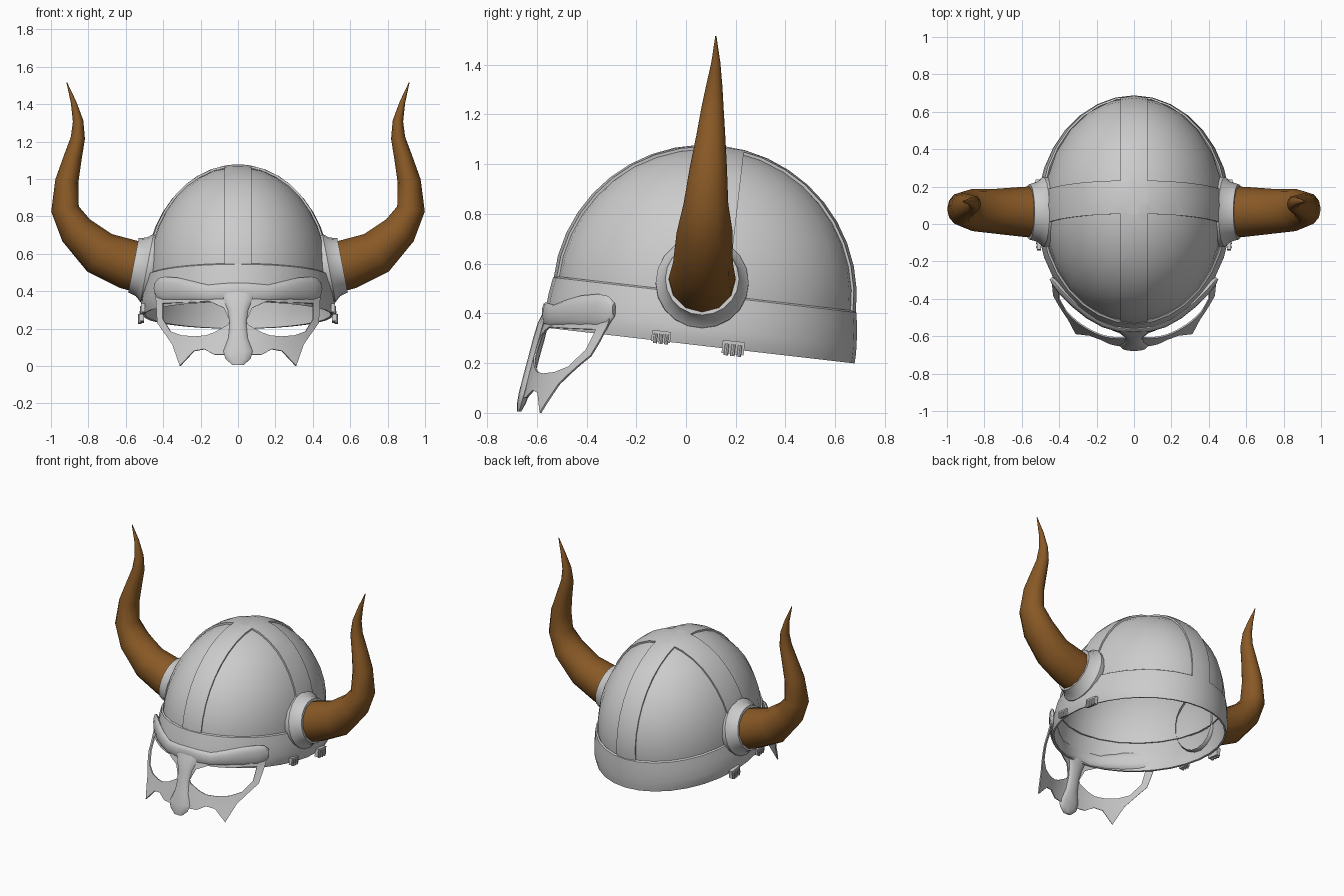
import bpy, bmesh, math
from mathutils import Matrix, Vector

cube = bpy.data.objects.get("Cube")
if cube:
    bpy.data.objects.remove(cube, do_unlink=True)


def material(name, rgb):
    m = bpy.data.materials.new(name)
    m.use_nodes = True
    m.diffuse_color = (*rgb, 1)
    bsdf = next(n for n in m.node_tree.nodes if n.type == 'BSDF_PRINCIPLED')
    bsdf.inputs["Base Color"].default_value = (*rgb, 1)
    bsdf.inputs["Roughness"].default_value = 0.6
    return m


METAL = material("grey_metal", (0.6, 0.6, 0.6))
HORN = material("brown_horn", (0.25, 0.1, 0.019))

# The helmet shell is tipped slightly backwards
TILT = Matrix.Translation((0, 0.075, 0.47)) @ Matrix.Rotation(math.radians(-6.6), 4, 'X')


def finish(bm, name, mat, matrix=None, thick=0, offset=-1, mirror=False, angle=40):
    """Turn a bmesh into a smooth shaded object, with optional thickness."""
    if matrix:
        bm.transform(matrix)
    bmesh.ops.recalc_face_normals(bm, faces=bm.faces)
    me = bpy.data.meshes.new(name)
    bm.to_mesh(me)
    bm.free()
    ob = bpy.data.objects.new(name, me)
    bpy.context.collection.objects.link(ob)
    me.materials.append(mat)
    bpy.ops.object.select_all(action='DESELECT')
    ob.select_set(True)
    bpy.context.view_layer.objects.active = ob
    if mirror:
        ob.modifiers.new("Mirror", 'MIRROR').merge_threshold = 0.002
        bpy.ops.object.modifier_apply(modifier="Mirror")
    if thick:
        mod = ob.modifiers.new("Solidify", 'SOLIDIFY')
        mod.thickness, mod.offset = thick, offset
        bpy.ops.object.modifier_apply(modifier="Solidify")
    bpy.ops.object.shade_smooth_by_angle(angle=math.radians(angle))
    return ob


def loft(rings, caps=True):
    """Skin a list of closed rings of points."""
    bm = bmesh.new()
    rows = [[bm.verts.new(p) for p in ring] for ring in rings]
    n = len(rows[0])
    for a, b in zip(rows, rows[1:]):
        for i in range(n):
            j = (i + 1) % n
            bm.faces.new((a[i], a[j], b[j], b[i]))
    if caps:
        bm.faces.new(rows[0])
        bm.faces.new(rows[-1])
    return bm


def ellipse(centre, u, v, n):
    c, u, v = Vector(centre), Vector(u), Vector(v)
    return [c + u * math.cos(math.tau * i / n) + v * math.sin(math.tau * i / n) for i in range(n)]


def cut(bm, co, normal, clear=False):
    bmesh.ops.bisect_plane(bm, geom=bm.verts[:] + bm.edges[:] + bm.faces[:],
                           plane_co=co, plane_no=normal, clear_inner=clear)


def half_dome(rx, ry, rz):
    bm = bmesh.new()
    bmesh.ops.create_uvsphere(bm, u_segments=24, v_segments=20, radius=1)
    bm.transform(Matrix.Diagonal((rx, ry, rz, 1)))
    cut(bm, (0, 0, -0.01), (0, 0, 1), True)
    return bm


# Dome
finish(half_dome(0.486, 0.602, 0.595), "dome", METAL, TILT, thick=0.008)

# Crossed straps, cut from a slightly larger dome
STRAP_X, STRAP_Y = 0.073, 0.09
bm = half_dome(0.496, 0.612, 0.608)
for s in (1, -1):
    cut(bm, (s * STRAP_X, 0, 0), (1, 0, 0))
    cut(bm, (0, s * STRAP_Y, 0), (0, 1, 0))
outside = [f for f in bm.faces if abs(f.calc_center_median().x) > STRAP_X
           and abs(f.calc_center_median().y) > STRAP_Y]
bmesh.ops.delete(bm, geom=outside, context='FACES')
finish(bm, "crossed_straps", METAL, TILT, thick=0.012)

# Rim band: height, half width, half length
band = [(0.01, 0.488, 0.604), (0.004, 0.498, 0.614), (-0.06, 0.512, 0.624),
        (-0.13, 0.52, 0.63), (-0.17, 0.517, 0.631), (-0.2, 0.508, 0.63)]
bm = loft([ellipse((0, 0, w), (rx, 0, 0), (0, ry, 0), 32) for w, rx, ry in band], caps=False)
finish(bm, "rim_band", METAL, TILT, thick=0.012)

# Horn path: x, y, z, radius
horn = [(0.53, 0.065, 0.53, 0.135), (0.59, 0.065, 0.545, 0.134), (0.74, 0.068, 0.605, 0.12),
        (0.865, 0.075, 0.725, 0.094), (0.925, 0.08, 0.84, 0.075), (0.915, 0.09, 0.99, 0.062),
        (0.882, 0.1, 1.12, 0.048), (0.856, 0.106, 1.22, 0.038), (0.855, 0.113, 1.31, 0.028),
        (0.879, 0.12, 1.41, 0.015), (0.915, 0.12, 1.515, 0.002)]
# Socket profile: radius, distance along the axis
socket = [(0.175, -0.125), (0.187, -0.11), (0.187, -0.08), (0.16, -0.05),
          (0.148, -0.006), (0.125, -0.006)]

for side, label in ((1, "left"), (-1, "right")):
    flip = Matrix.Diagonal((side, 1, 1, 1))
    rings = []
    for i, (x, y, z, r) in enumerate(horn):
        a, b = horn[max(i - 1, 0)], horn[min(i + 1, len(horn) - 1)]
        across = Vector((b[2] - a[2], 0, a[0] - b[0])).normalized()
        rings.append(ellipse((x, y, z), across * r, (0, r * (1.0 if i < 3 else 1.2), 0), 12))
    finish(loft(rings), label + "_horn", HORN, flip)

    base, axis = Vector((0.565, 0.065, 0.54)), Vector((0.98, 0, 0.19))
    up = Vector((-axis.z, 0, axis.x))
    rings = [ellipse(base + axis * t, up * r, (0, r, 0), 20) for r, t in socket]
    finish(loft(rings, caps=False), label + "_horn_socket", METAL, flip)

    # Small clips hanging on the lower rim
    for place, x, y, w, size in (("front", 0.507, -0.155, -0.182, 0.9),
                                 ("rear", 0.514, 0.138, -0.193, 1.05)):
        bm = bmesh.new()
        bmesh.ops.create_cube(bm, size=1, matrix=Matrix.Diagonal((0.024, 0.085, 0.05, 1)))
        for k in (-1, 0, 1):
            bmesh.ops.create_cone(bm, cap_ends=True, segments=8, radius1=0.009, radius2=0.009,
                                  depth=0.045, matrix=Matrix.Translation((0.01, k * 0.025, -0.01)))
        bm.transform(Matrix.Translation((x, y, w)) @ Matrix.Scale(size, 4))
        finish(bm, f"{label}_{place}_clip", METAL, flip @ TILT)


# Face mask: curved plate wrapped around the face
def curve(z):
    return min(0.9 + 1.45 * z, 1.38)


def mask_y(x, z):
    return -0.672 + 0.27 * z + curve(z) * x * x


eye = [(.045, .24), (.075, .31), (.15, .345), (.27, .34), (.4, .335), (.4, .25),
       (.36, .185), (.3, .163), (.23, .158), (.17, .163), (.125, .18), (.055, .22)]
edge = [(0, .24), (0, .42), (.15, .42), (.28, .44), (.44, .41), (.43, .23),
        (.35, .115), (.31, 0), (.235, .08), (.18, .09), (.125, .06), (0, .06)]
bm = loft([[(x, 0, z) for x, z in loop] for loop in (eye, edge)], caps=False)
bmesh.ops.subdivide_edges(bm, edges=bm.edges[:], cuts=2, use_grid_fill=True)
for v in bm.verts:
    v.co.y = mask_y(v.co.x, v.co.z)
finish(bm, "face_mask", METAL, thick=0.008, offset=0, mirror=True)

# Brow ridge: x, height, half height, half depth
brow = [(0, 0.4, 0.045, 0.016), (0.08, 0.392, 0.05, 0.02), (0.16, 0.388, 0.046, 0.022),
        (0.24, 0.398, 0.055, 0.024), (0.32, 0.406, 0.066, 0.024), (0.39, 0.408, 0.07, 0.022),
        (0.425, 0.41, 0.06, 0.018), (0.443, 0.415, 0.03, 0.01)]
rings = []
for x, z, h, d in [(-x, *rest) for x, *rest in brow[:0:-1]] + brow:
    out = Vector((2 * curve(z) * x, -1, 0)).normalized()
    rings.append(ellipse((x, mask_y(x, z), z), out * d, (0, 0, h), 12))
finish(loft(rings), "brow_ridge", METAL, angle=60)

# Nose guard: height, half width, half depth
nose = [(0.43, 0.085, 0.006), (0.36, 0.078, 0.022), (0.3, 0.055, 0.024), (0.23, 0.045, 0.023),
        (0.15, 0.052, 0.023), (0.08, 0.078, 0.022), (0.04, 0.068, 0.018), (0.005, 0.03, 0.008)]
rings = [ellipse((0, mask_y(0, z), z), (w, 0, 0), (0, d, 0), 12) for z, w, d in nose]
finish(loft(rings), "nose_guard", METAL, angle=60)
